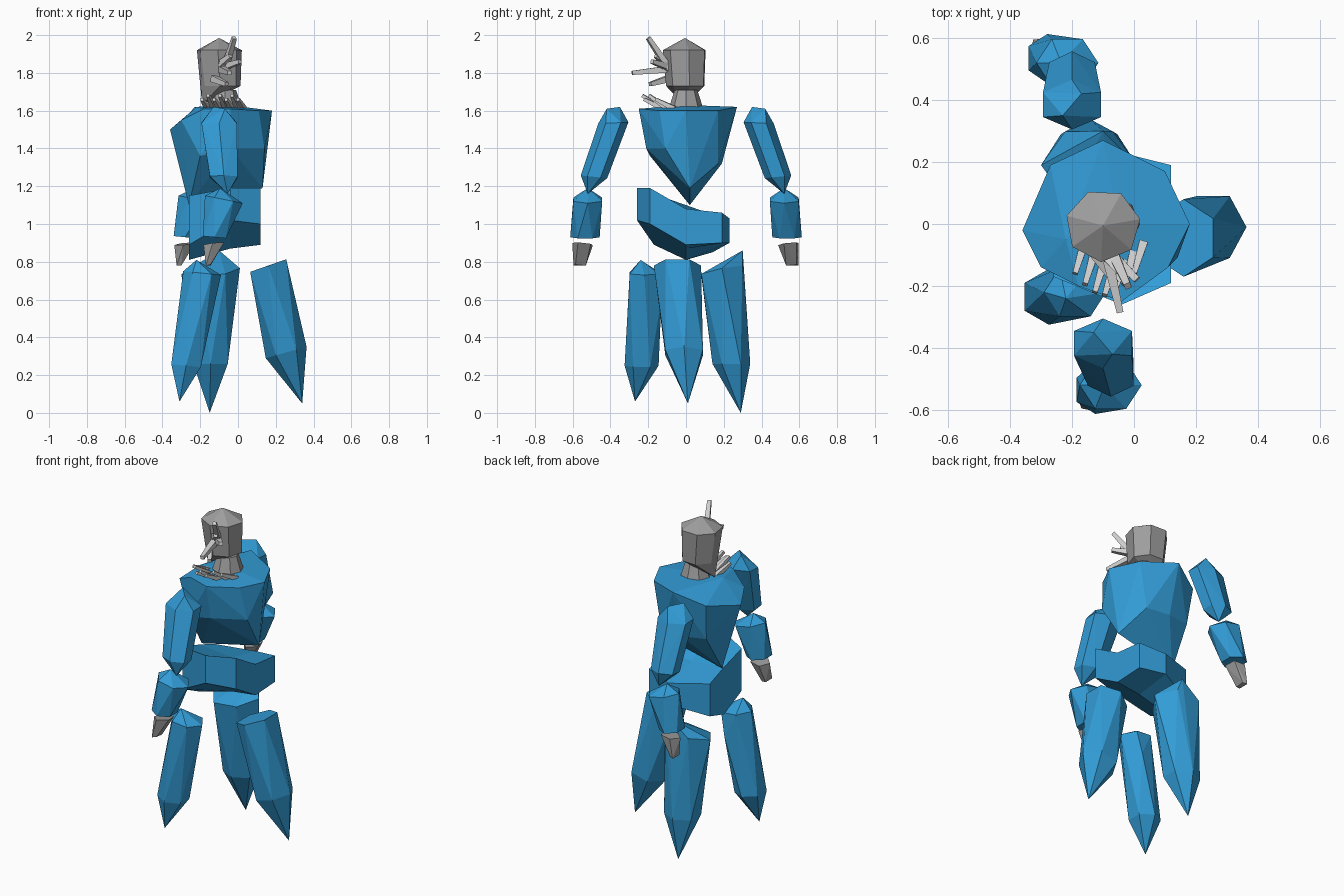
import bpy, bmesh, math
from mathutils import Vector

if "Cube" in bpy.data.objects:
    bpy.data.objects.remove(bpy.data.objects["Cube"])


def material(name, rgb):
    m = bpy.data.materials.new(name)
    m.diffuse_color = (*rgb, 1)
    m.use_nodes = True
    m.node_tree.nodes["Principled BSDF"].inputs["Base Color"].default_value = m.diffuse_color
    return m


BLUE = material("blue stone", (0.032, 0.33, 0.67))
GREY = material("grey stone", (0.34, 0.34, 0.34))
PALE = material("pale spike grey", (0.64, 0.64, 0.64))


def finish(name, bm, mat):
    bmesh.ops.recalc_face_normals(bm, faces=bm.faces)
    me = bpy.data.meshes.new(name)
    bm.to_mesh(me)
    bm.free()
    me.materials.append(mat)
    ob = bpy.data.objects.new(name, me)
    bpy.context.collection.objects.link(ob)
    return ob


def ring(cx, cy, z, rx, ry, turn=0, tilt_x=0, tilt_y=0, n=6):
    """Points of a tilted polygon; turn in degrees."""
    pts = []
    for i in range(n):
        a = math.radians(turn) + math.tau * i / n
        dx, dy = rx * math.cos(a), ry * math.sin(a)
        pts.append((cx + dx, cy + dy, z + tilt_x * dx + tilt_y * dy))
    return pts


def shard(name, mat, pts):
    """Faceted stone: the convex hull of a few points."""
    bm = bmesh.new()
    for p in pts:
        bm.verts.new(p)
    res = bmesh.ops.convex_hull(bm, input=bm.verts[:])
    junk = {v for v in res["geom_interior"] + res["geom_unused"]
            if isinstance(v, bmesh.types.BMVert) and v.is_valid}
    bmesh.ops.delete(bm, geom=list(junk), context='VERTS')
    bmesh.ops.dissolve_limit(bm, angle_limit=0.02, verts=bm.verts[:], edges=bm.edges[:])
    return finish(name, bm, mat)


# Torso: broad rim tapering to a keel that runs along x
rim = [(-.36, -.02, 1.50), (-.27, .19, 1.55), (-.1, .27, 1.62), (.10, .17, 1.60),
       (.18, 0, 1.60), (.11, -.14, 1.60), (-.04, -.25, 1.61), (-.18, -.2, 1.61),
       (-.3, -.14, 1.55), (-.22, -.05, 1.62), (-.05, 0, 1.63)]
mid = [(.15, 0, 1.40), (.14, -.11, 1.40), (-.04, -.21, 1.40), (-.2, -.19, 1.36),
       (.05, .17, 1.32), (-.1, .19, 1.32), (-.25, .16, 1.33)]
keel = [(.13, .02, 1.19), (-.26, .02, 1.10)]
shard("torso", BLUE, rim + mid + keel)

# Pelvis: bent band lofted along x, underside dropping toward -x
# each section: x, then (y, z) for the top row and the bottom row
sections = [(.12, [(-.19, 1.19), (0, 1.08), (.19, 1.06), (.19, .90), (0, .89), (-.19, 1.0)]),
            (-.04, [(-.26, 1.19), (0, 1.08), (.23, 1.03), (.23, .90), (0, .87), (-.26, 1.02)]),
            (-.26, [(-.17, 1.15), (0, 1.10), (.14, 1.05), (.14, .85), (0, .81), (-.17, .89)])]
bm = bmesh.new()
loops = [[bm.verts.new((x, y, z)) for y, z in pts] for x, pts in sections]
for a, b in zip(loops, loops[1:]):
    for i in range(6):
        j = (i + 1) % 6
        bm.faces.new((a[i], b[i], b[j], a[j]))
for end in (loops[0], loops[-1]):
    bm.faces.new((end[0], end[1], end[4], end[5]))
    bm.faces.new((end[1], end[2], end[3], end[4]))
finish("pelvis", bm, BLUE)

# Three crystal legs, each ending in a point
shard("leg_right", BLUE, ring(.16, -.045, .78, .11, .125, 30, .35)
      + ring(.255, -.01, .32, .108, .115, 0, .28) + [(.34, .01, .05)])
shard("leg_front", BLUE, ring(-.19, -.22, .74, .1, .09, 0, -.1)
      + ring(-.275, -.235, .25, .09, .09, 30, -.1)
      + [(-.22, -.24, .81), (-.31, -.27, .06), (-.17, -.13, .6)])
shard("leg_back", BLUE, ring(-.145, .19, .75, .155, .125, 0, .1, .2)
      + ring(-.145, .24, .26, .105, .1, 30)
      + [(-.1, .3, .86), (-.15, .29, 0)])

# Arms: upper arm, forearm and hand on each side
# side, upper top x, elbow x, forearm top x, wrist x, fist x
for label, s, x0, x1, x2, x3, x4 in (("front", -1, -.1, -.075, -.075, -.125, -.145),
                                     ("back", 1, -.2, -.2, -.215, -.28, -.30)):
    shard(label + "_upper_arm", BLUE,
          ring(x0, s * .385, 1.535, .108, .08, 30, 0, -.05 * s)
          + ring(x1, s * .487, 1.25, .085, .07, 30, 0, .1 * s)
          + [(x0 - .03, s * .35, 1.62), (x0 + .03, s * .42, 1.61),
             (x1 + .02, s * .52, 1.16)])
    shard(label + "_forearm", BLUE,
          ring(x2, s * .52, 1.13, .1, .088, 0, -.2)
          + ring(x3, s * .535, .93, .07, .078, 30, -.1)
          + [(x2 - .02, s * .52, 1.19)])
    shard(label + "_hand", GREY,
          ring(x3 + .0, s * .545, .895, .058, .058, 45, .1, .1 * s, 5)
          + [(x4 - .025, s * .53, .78), (x4, s * .53, .78),
             (x4 - .025, s * .595, .78), (x4, s * .585, .785)])

# Head with a pointed chin toward -x, and a flared neck
shard("head", GREY, ring(-.1, -.005, 1.92, .122, .118, 10, n=7)
      + ring(-.09, 0, 1.73, .105, .105, 10, n=7)
      + [(-.1, -.005, 1.985), (-.19, -.01, 1.63)])
shard("neck", GREY, ring(-.07, 0, 1.71, .06, .06, n=8)
      + ring(-.07, 0, 1.615, .09, .09, n=8))


def spike(name, base, tip, r):
    """Four-sided tapering prong from base to tip."""
    base, tip = Vector(base), Vector(tip)
    q = (tip - base).to_track_quat('Z', 'Y')
    pts = []
    for c, k in ((base, r), (tip, r * .6)):
        pts += [c + q @ Vector((k * u, k * w, 0)) for u, w in
                ((1, 1), (1, -1), (-1, -1), (-1, 1))]
    shard(name, PALE, pts)


# Spikes from the front of the head
head_spikes = [((-.07, -.09, 1.82), (-.02, -.2, 1.985)),
               ((-.09, -.09, 1.82), (-.045, -.285, 1.80)),
               ((-.08, -.09, 1.83), (.01, -.18, 1.86)),
               ((-.1, -.09, 1.84), (-.04, -.16, 1.89)),
               ((-.13, -.09, 1.77), (-.06, -.19, 1.74))]
for i, (a, b) in enumerate(head_spikes):
    spike("head_spike_%d" % (i + 1), a, b, .018)

# Fan of short spikes below the head
for i in range(7):
    t = i / 6
    x = -.19 + .19 * t
    y = -.11 - .07 * math.sin(math.pi * t)
    spike("collar_spike_%d" % (i + 1), (x + .03, y + .05, 1.61),
          (x, y - .05, 1.66 + .02 * (i % 2)), .014)
